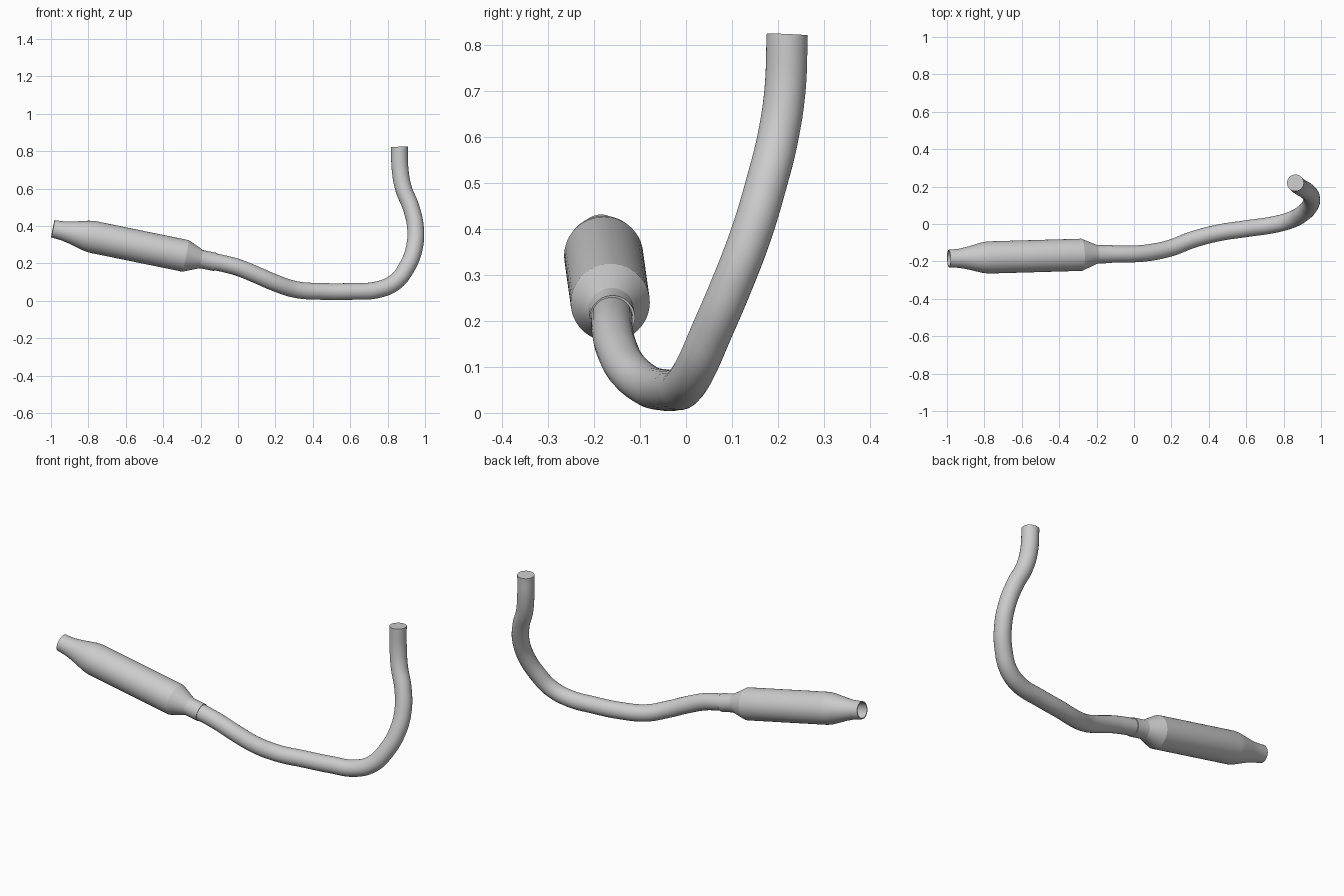
import bpy, bmesh, math
from mathutils import Vector

cube = bpy.data.objects.get("Cube")
if cube:
    bpy.data.objects.remove(cube, do_unlink=True)

metal = bpy.data.materials.new("light grey metal")
metal.use_nodes = True
metal.diffuse_color = (0.6, 0.6, 0.6, 1)
metal.node_tree.nodes["Principled BSDF"].inputs["Base Color"].default_value = (0.6, 0.6, 0.6, 1)


def smooth(obj, angle=30):
    bpy.ops.object.select_all(action='DESELECT')
    obj.select_set(True)
    bpy.context.view_layer.objects.active = obj
    bpy.ops.object.shade_smooth_by_angle(angle=math.radians(angle))


def lathe(name, start, end, profile, sides=48):
    """Spin (distance, radius) pairs round the line from start to end."""
    axis = (end - start).normalized()
    turn = axis.to_track_quat('Z', 'Y')
    bm = bmesh.new()
    rings = []
    for dist, rad in profile:
        rings.append([bm.verts.new(start + turn @ Vector((
            rad * math.cos(math.tau * i / sides),
            rad * math.sin(math.tau * i / sides), dist))) for i in range(sides)])
    for a, b in zip(rings, rings[1:]):
        for i in range(sides):
            j = (i + 1) % sides
            bm.faces.new((a[i], a[j], b[j], b[i]))
    mesh = bpy.data.meshes.new(name)
    bm.to_mesh(mesh)
    bm.free()
    obj = bpy.data.objects.new(name, mesh)
    bpy.context.collection.objects.link(obj)
    mesh.materials.append(metal)
    smooth(obj, 16)
    return obj


def tube(name, points, radius):
    """Smooth round pipe through the points, with closed ends."""
    curve = bpy.data.curves.new(name, 'CURVE')
    curve.dimensions = '3D'
    curve.bevel_depth = radius
    curve.bevel_resolution = 10
    curve.resolution_u = 10
    curve.use_fill_caps = True
    spline = curve.splines.new('BEZIER')
    spline.bezier_points.add(len(points) - 1)
    for bp, co in zip(spline.bezier_points, points):
        bp.co = co
        bp.handle_left_type = bp.handle_right_type = 'AUTO'
    obj = bpy.data.objects.new(name, curve)
    bpy.context.collection.objects.link(obj)
    bpy.ops.object.select_all(action='DESELECT')
    obj.select_set(True)
    bpy.context.view_layer.objects.active = obj
    bpy.ops.object.convert(target='MESH')
    obj = bpy.context.view_layer.objects.active
    obj.data.materials.clear()
    obj.data.materials.append(metal)
    smooth(obj)
    return obj


# Bent header pipe, from the upright end down to the collar
tube("header_pipe", [
    (0.863, 0.22, 0.822), (0.867, 0.215, 0.70), (0.885, 0.20, 0.60),
    (0.925, 0.175, 0.50), (0.949, 0.142, 0.39), (0.942, 0.10, 0.28),
    (0.90, 0.055, 0.175), (0.84, 0.022, 0.10), (0.75, -0.003, 0.06),
    (0.60, -0.025, 0.05), (0.45, -0.048, 0.05), (0.31, -0.085, 0.06),
    (0.20, -0.127, 0.095), (0.10, -0.15, 0.138), (0.0, -0.16, 0.178),
    (-0.07, -0.161, 0.197), (-0.15, -0.161, 0.213)], 0.045)

tail = Vector((-0.99, -0.185, 0.385))
neck = Vector((-0.12, -0.16, 0.207))

# Silencer shell with an open tail that has a thin inner wall
lathe("silencer", tail, neck, [
    (0.22, 0.079), (0.06, 0.046), (0.0, 0.042), (0.0, 0.047),
    (0.055, 0.051), (0.10, 0.060), (0.18, 0.081), (0.215, 0.086),
    (0.725, 0.086), (0.80, 0.054), (0.82, 0.046)])

# Collar clamped round the joint
lathe("collar", tail, neck, [
    (0.795, 0.044), (0.795, 0.053), (0.815, 0.049), (0.888, 0.049), (0.888, 0.044)])
